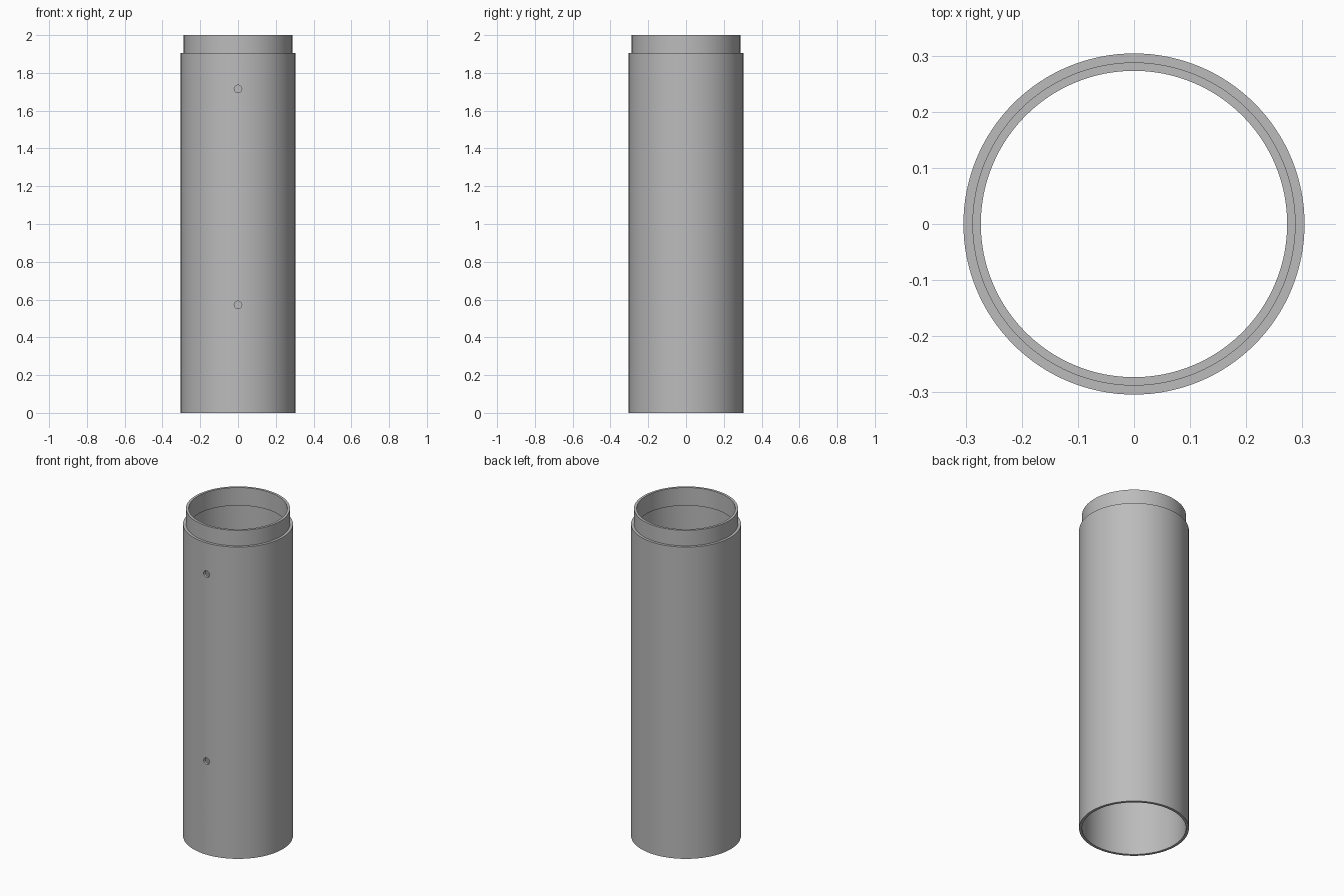
import bpy
import bmesh
import math
from mathutils import Matrix, Vector

cube = bpy.data.objects.get("Cube")
if cube:
    bpy.data.objects.remove(cube, do_unlink=True)

# Single grey material
grey = bpy.data.materials.new("plain grey")
grey.use_nodes = True
colour = (0.5, 0.5, 0.5, 1)
grey.diffuse_color = colour
grey.node_tree.nodes["Principled BSDF"].inputs["Base Color"].default_value = colour

OUTER, MIDDLE, INNER = 0.304, 0.288, 0.273
SHOULDER, LIP, TOP = 1.905, 1.89, 2.0


def make_object(name, bm):
    bmesh.ops.recalc_face_normals(bm, faces=bm.faces)
    mesh = bpy.data.meshes.new(name)
    bm.to_mesh(mesh)
    bm.free()
    obj = bpy.data.objects.new(name, mesh)
    bpy.context.collection.objects.link(obj)
    mesh.materials.append(grey)
    return obj


def lathe(name, profile, segments=128):
    """Spin a closed (radius, height) profile around the z axis."""
    bm = bmesh.new()
    verts = [bm.verts.new((r, 0, z)) for r, z in profile]
    edges = [bm.edges.new((v, verts[i - 1])) for i, v in enumerate(verts)]
    bmesh.ops.spin(bm, geom=verts + edges, cent=(0, 0, 0), axis=(0, 0, 1),
                   angle=math.tau, steps=segments)
    bmesh.ops.remove_doubles(bm, verts=bm.verts, dist=1e-4)
    return make_object(name, bm)


# Tube: wide thin body with a narrower spigot on top
tube = lathe("tube", [
    (MIDDLE, 0), (OUTER, 0), (OUTER, SHOULDER), (MIDDLE, SHOULDER),
    (MIDDLE, TOP), (INNER, TOP), (INNER, LIP), (MIDDLE, LIP),
])

# Two small screw holes through the front wall
bm = bmesh.new()
for height in (0.572, 1.715):
    place = Matrix.Translation(Vector((0, -0.3, height))) @ Matrix.Rotation(math.pi / 2, 4, "X")
    bmesh.ops.create_cone(bm, cap_ends=True, segments=32, radius1=0.02,
                          radius2=0.02, depth=0.15, matrix=place)
cutter = make_object("hole_cutter", bm)
cutter.hide_render = True

cut = tube.modifiers.new("screw holes", "BOOLEAN")
cut.operation = "DIFFERENCE"
cut.solver = "EXACT"
cut.object = cutter

bpy.ops.object.select_all(action="DESELECT")
tube.select_set(True)
bpy.context.view_layer.objects.active = tube
bpy.ops.object.modifier_apply(modifier=cut.name)
bpy.data.objects.remove(cutter, do_unlink=True)
bpy.ops.object.shade_smooth_by_angle(angle=math.radians(30))
